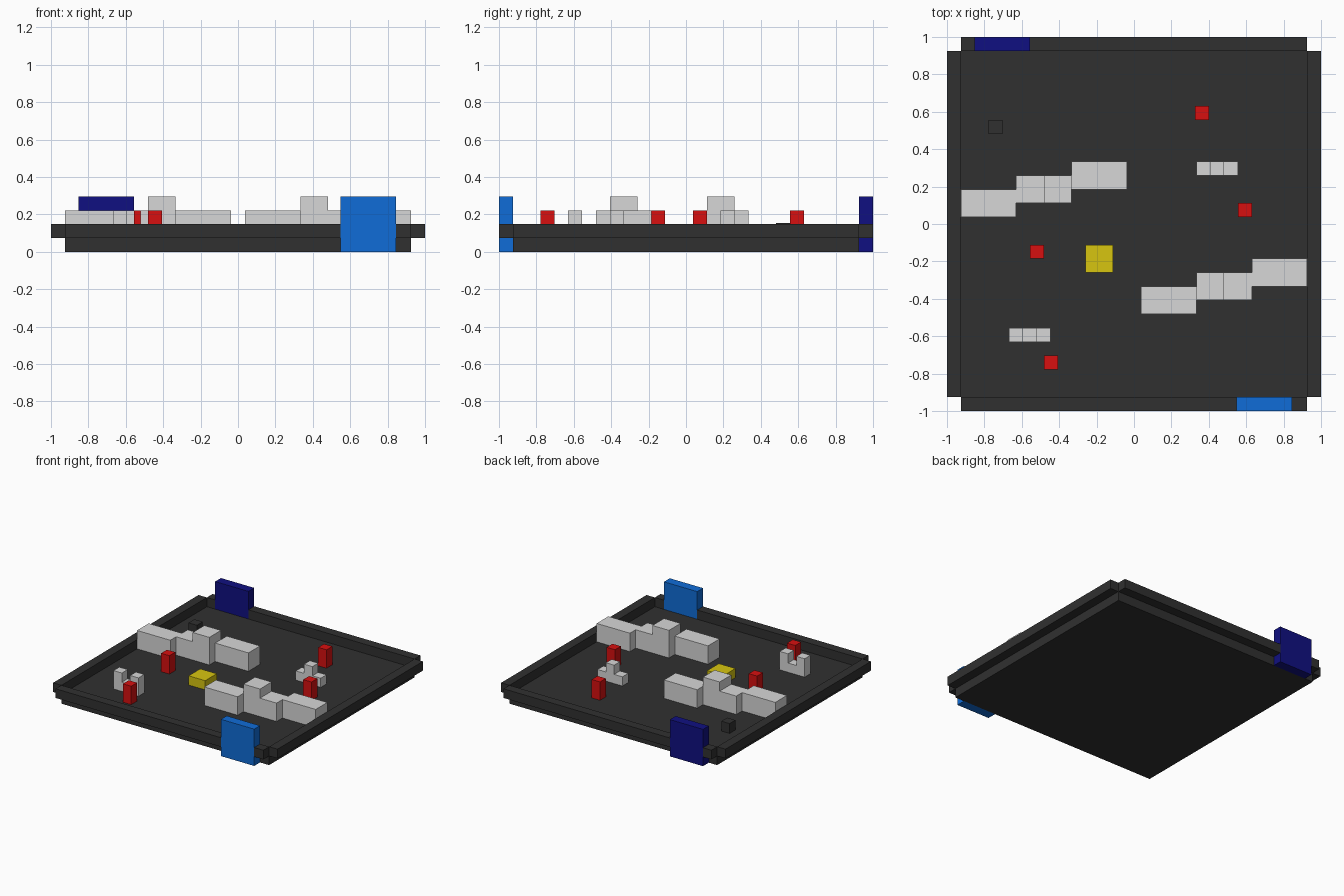
import bpy
import bmesh
from mathutils import Vector

cube = bpy.data.objects.get("Cube")
if cube:
    bpy.data.objects.remove(cube, do_unlink=True)

U = 2 / 27      # one square of the board layout
EDGE = 12.5     # half width of the floor, in squares
OUT = 13.5      # half width including the rim


def material(name, r, g, b):
    mat = bpy.data.materials.new(name)
    mat.use_nodes = True
    mat.diffuse_color = (r, g, b, 1)
    mat.node_tree.nodes["Principled BSDF"].inputs["Base Color"].default_value = (r, g, b, 1)
    return mat


black = material("charcoal black", 0.03, 0.03, 0.03)
white = material("light grey", 0.68, 0.68, 0.68)
red = material("red", 0.68, 0.005, 0.005)
yellow = material("yellow", 0.68, 0.56, 0.005)
blue = material("bright blue", 0.005, 0.15, 0.68)
navy = material("navy blue", 0.005, 0.005, 0.22)


def box(name, mat, x, y, z):
    """Box from (low, high) ranges measured in squares."""
    low, high = (Vector(c) * U for c in zip(x, y, z))
    bm = bmesh.new()
    bmesh.ops.create_cube(bm, size=1)
    for v in bm.verts:
        v.co = [(a + b) / 2 + c * (b - a) for a, b, c in zip(low, high, v.co)]
    mesh = bpy.data.meshes.new(name)
    bm.to_mesh(mesh)
    bm.free()
    mesh.materials.append(mat)
    obj = bpy.data.objects.new(name, mesh)
    bpy.context.collection.objects.link(obj)
    return obj


def block(name, mat, x, y, z, wide=1, deep=1, tall=1):
    return box(name, mat, (x, x + wide), (y, y + deep), (z, z + tall))


# Floor and side rims
box("floor", black, (-EDGE, EDGE), (-EDGE, EDGE), (0, 1))
box("left_rim", black, (EDGE, OUT), (-EDGE, EDGE), (1, 2))
box("right_rim", black, (-OUT, -EDGE), (-EDGE, EDGE), (1, 2))

# Front and back rims, each interrupted by a goal panel
for side, mat, start, y in (("front", blue, 7.4, -OUT), ("back", navy, -11.5, EDGE)):
    block(side + "_goal", mat, start, y, 0, wide=4, tall=4)
    box(side + "_rim_right", black, (-EDGE, start), (y, y + 1), (1, 2))
    box(side + "_rim_left", black, (start + 4, EDGE), (y, y + 1), (1, 2))

# Stepped walls with a raised block on the middle section
for side, x, y, cap in (("back", -12.5, 0.5, 6), ("front", 0.5, -6.5, 4)):
    for i in range(3):
        block(f"{side}_wall_{i + 1}", white, x + 4 * i, y + i, 1, wide=4, deep=2, tall=2)
    block(side + "_wall_cap", white, x + cap, y + 1, 3, wide=2, deep=2)

# Small barriers: one notched in the middle, one peaked in the middle
for name, x, y, heights in (("notched_barrier", -9.03, -8.5, (2, 1, 2)),
                            ("peaked_barrier", 4.5, 3.5, (1, 2, 1))):
    for i, tall in enumerate(heights):
        block(f"{name}_{i + 1}", white, x + i, y, 1, tall=tall)

# Red posts
for i, (x, y) in enumerate(((4.4, 7.5), (7.5, 0.5), (-7.5, -2.5), (-6.5, -10.5))):
    block(f"post_{i + 1}", red, x, y, 1, tall=2)

# Low floor pieces
block("yellow_platform", yellow, -3.5, -3.5, 1, wide=2, deep=2)
block("dark_block", black, -10.5, 6.5, 1, tall=1.07)
